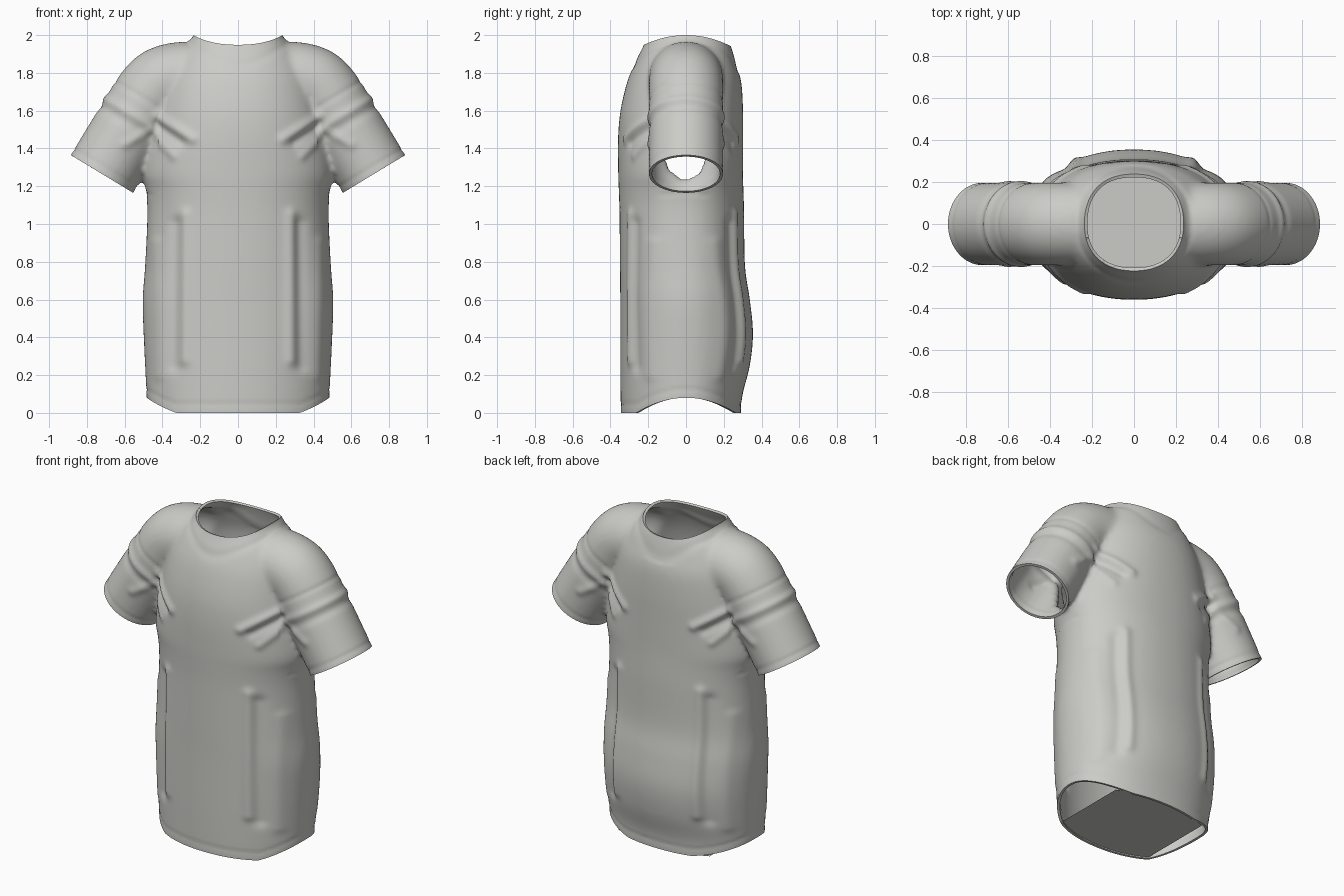
import bpy, bmesh, math
from mathutils import Vector

cube = bpy.data.objects.get("Cube")
if cube:
    bpy.data.objects.remove(cube, do_unlink=True)

POWER = 2.15                              # roundness of the body section
HEM = Vector((0.72, 0, 1.265))            # centre of the sleeve opening
AXIS = Vector((0.518, 0, -0.855))         # direction the sleeve points

cloth = bpy.data.materials.new("light_grey_cloth")
cloth.use_nodes = True
cloth.diffuse_color = (0.6, 0.6, 0.57, 1)
cloth.node_tree.nodes["Principled BSDF"].inputs["Base Color"].default_value = (0.6, 0.6, 0.57, 1)
cloth.node_tree.nodes["Principled BSDF"].inputs["Roughness"].default_value = 0.8


def spline(points, steps):
    """Smooth curve through points of any dimension."""
    pts = [points[0]] + list(points) + [points[-1]]
    out = []
    for i in range(1, len(pts) - 2):
        for s in range(steps):
            t = s / steps
            out.append([0.5 * (2 * b + (c - a) * t + (2 * a - 5 * b + 4 * c - d) * t * t
                               + (3 * b - a - 3 * c + d) * t ** 3)
                        for a, b, c, d in zip(*pts[i - 1:i + 3])])
    return out + [list(points[-1])]


def loft(bm, rings):
    """Closed solid through a series of equal rings."""
    loops = [[bm.verts.new(p) for p in ring] for ring in rings]
    n = len(loops[0])
    for low, high in zip(loops, loops[1:]):
        for i in range(n):
            j = (i + 1) % n
            bm.faces.new((low[i], low[j], high[j], high[i]))
    bm.faces.new(loops[0][::-1])
    bm.faces.new(loops[-1])


def make_object(name, bm):
    mesh = bpy.data.meshes.new(name)
    bm.to_mesh(mesh)
    bm.free()
    obj = bpy.data.objects.new(name, mesh)
    bpy.context.collection.objects.link(obj)
    mesh.materials.append(cloth)
    return obj


def bake(obj):
    """Apply all modifiers of the object."""
    bpy.context.view_layer.update()
    graph = bpy.context.evaluated_depsgraph_get()
    mesh = bpy.data.meshes.new_from_object(obj.evaluated_get(graph))
    obj.modifiers.clear()
    obj.data = mesh
    if not mesh.materials:
        mesh.materials.append(cloth)


def power(v):
    return math.copysign(abs(v) ** (2 / POWER), v)


def bump(distance, width):
    return math.exp(-(distance / width) ** 2)


# Body: height, half width, front depth, back depth
ROWS = [(-0.12, 0.48, 0.34, 0.285), (0, 0.48, 0.345, 0.29), (0.1, 0.485, 0.347, 0.3),
        (0.25, 0.492, 0.348, 0.338), (0.42, 0.5, 0.348, 0.355), (0.6, 0.505, 0.348, 0.338),
        (0.78, 0.492, 0.35, 0.312), (1.05, 0.48, 0.352, 0.308), (1.18, 0.488, 0.356, 0.304),
        (1.27, 0.505, 0.359, 0.302), (1.45, 0.48, 0.36, 0.302), (1.6, 0.45, 0.347, 0.302),
        (1.75, 0.41, 0.312, 0.293), (1.85, 0.365, 0.272, 0.265), (1.92, 0.31, 0.237, 0.245),
        (1.96, 0.265, 0.218, 0.232), (2.0, 0.235, 0.208, 0.22), (2.06, 0.22, 0.2, 0.21)]
rings = []
for z, half, front, back in spline(ROWS, 5):
    ring = []
    for i in range(96):
        a = math.tau * i / 96
        y = power(math.sin(a))
        ring.append((half * power(math.cos(a)), y * (back if y > 0 else front), z))
    rings.append(ring)
bm = bmesh.new()
loft(bm, rings)

# Shoulders and both sleeves: one tube swept from cuff to cuff
side = [(0.765, 1.19), (0.72, 1.265), (0.564, 1.522), (0.45, 1.70), (0.36, 1.76), (0.2, 1.775)]
path = spline(side + [(0, 1.775)] + [(-x, z) for x, z in reversed(side)], 6)
rings = []
for i, (x, z) in enumerate(path):
    before, after = path[max(i - 1, 0)], path[min(i + 1, len(path) - 1)]
    tangent = Vector((after[0] - before[0], 0, after[1] - before[1])).normalized()
    normal = Vector((-tangent.z, 0, tangent.x))
    centre = Vector((x, 0, z))
    rings.append([centre + normal * 0.194 * math.cos(a) + Vector((0, 0.197 * math.sin(a), 0))
                  for a in (math.tau * k / 64 for k in range(64))])
loft(bm, rings)
bmesh.ops.recalc_face_normals(bm, faces=bm.faces)

# Melt body and sleeves into one skin
shirt = make_object("shirt", bm)
remesh = shirt.modifiers.new("merge", 'REMESH')
remesh.mode = 'VOXEL'
remesh.voxel_size = 0.0145
soften = shirt.modifiers.new("soften", 'SMOOTH')
soften.factor = 0.5
soften.iterations = 14
bake(shirt)

# Folds: start and end (x, z), height, width; the same on both halves
FOLDS = [((0.43, 1.57), (0.24, 1.45), 0.014, 0.025), ((0.43, 1.52), (0.3, 1.43), -0.012, 0.025),
         ((0.44, 1.46), (0.34, 1.36), 0.009, 0.022), ((0.46, 1.5), (0.6, 1.42), 0.01, 0.025),
         ((0.28, 0.28), (0.28, 1.05), 0.012, 0.03), ((0.34, 0.25), (0.33, 1.0), -0.012, 0.035),
         ((0.42, 0.2), (0.43, 0.9), 0.006, 0.03)]


def collar_height(co):
    return co.z + 0.05 * (co.y / 0.22) ** 2


def hem_height(co):
    return co.z - max(0, 0.08 - 1.15 * co.y ** 2)


def relief(co):
    """Cloth folds and seam grooves as height over the skin."""
    p = Vector((abs(co.x), co.z))
    h = 0
    for start, end, height, width in FOLDS:
        a, b = Vector(start), Vector(end)
        t = (p - a).dot(b - a) / (b - a).length_squared
        near = a + (b - a) * min(max(t, 0), 1)
        h += height * bump((p - near).length, width) * min(1, abs(co.y) / 0.1)
    up = -(Vector((p.x, 0, p.y)) - HEM).dot(AXIS)
    if p.x > 0.42 and p.y > 1.15:
        h -= 0.004 * bump(up - 0.455, 0.012) + 0.003 * bump(up - 0.035, 0.01)
        h += 0.009 * bump(up - 0.35, 0.022) - 0.006 * bump(up - 0.3, 0.025)
    if co.z > 1.8:
        h -= 0.004 * bump(math.hypot(co.x, co.y) - 0.275, 0.012)
    elif co.z < 0.3:
        h -= 0.003 * bump(hem_height(co) - 0.045, 0.01)
    return h


bm = bmesh.new()
bm.from_mesh(shirt.data)
bm.normal_update()
moves = [(v, v.normal * relief(v.co)) for v in bm.verts]
for v, move in moves:
    v.co += move


def cut(verts, point, normal):
    keep = set(verts)
    edges = [e for e in bm.edges if all(v in keep for v in e.verts)]
    faces = [f for f in bm.faces if all(v in keep for v in f.verts)]
    bmesh.ops.bisect_plane(bm, geom=list(verts) + edges + faces, dist=1e-6,
                           plane_co=point, plane_no=normal, clear_outer=True)


def cut_curved(height, level, normal):
    """Flatten a curved rim, cut it level and bend it back."""
    for v in bm.verts:
        v.co.z = height(v.co)
    cut(bm.verts[:], (0, 0, level), normal)
    for v in bm.verts:
        v.co.z += v.co.z - height(v.co)


# Open the cuffs, the neck and the bottom hem
for s in (1, -1):
    cut([v for v in bm.verts if v.co.x * s > 0.53],
        Vector((HEM.x * s, 0, HEM.z)), Vector((AXIS.x * s, 0, AXIS.z)))
cut_curved(collar_height, 2.0, (0, 0, 1))
cut_curved(hem_height, 0, (0, 0, -1))
bm.to_mesh(shirt.data)
bm.free()

# Cloth thickness
thick = shirt.modifiers.new("thickness", 'SOLIDIFY')
thick.thickness = 0.016
thick.offset = -1
bake(shirt)
shirt.data.shade_smooth()
shirt.data.set_sharp_from_angle(angle=math.radians(50))

# Flat panel that closes the bottom between the front and back hems
bm = bmesh.new()
xs = [0.32 * (i / 12 - 1) for i in range(25)]
curve = [(1 - (abs(x) / 0.48) ** POWER) ** (1 / POWER) for x in xs]
outline = [(x, -0.338 * c, 0.008) for x, c in zip(xs, curve)]
outline += [(x, 0.283 * c, 0.008) for x, c in reversed(list(zip(xs, curve)))]
bm.faces.new([bm.verts.new(p) for p in outline])
make_object("bottom_panel", bm)
